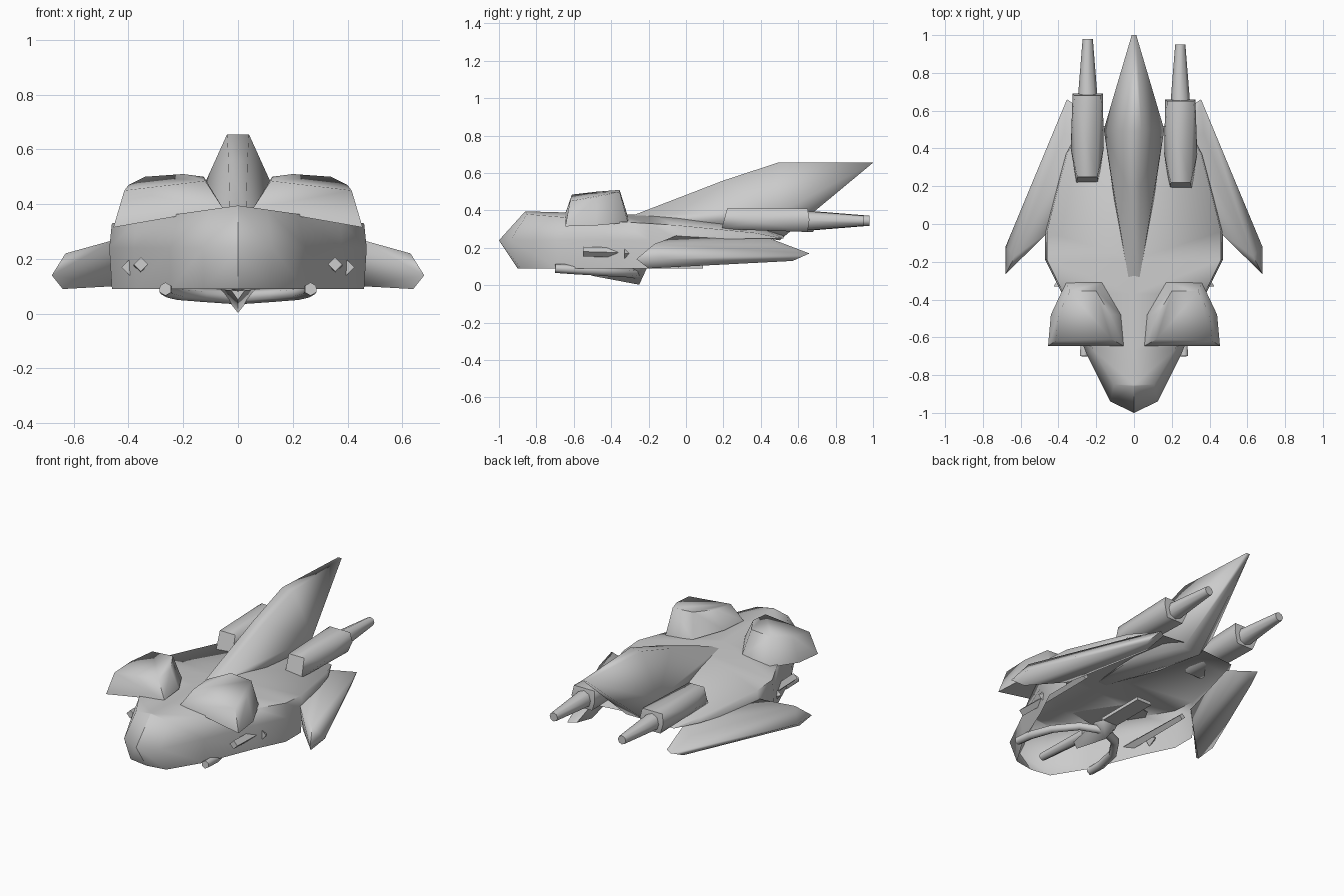
import bpy, bmesh
from mathutils import Vector

if "Cube" in bpy.data.objects:
    bpy.data.objects.remove(bpy.data.objects["Cube"])


def finish(name, bm, angle=0.75):
    bmesh.ops.recalc_face_normals(bm, faces=bm.faces)
    me = bpy.data.meshes.new(name)
    bm.to_mesh(me)
    bm.free()
    ob = bpy.data.objects.new(name, me)
    bpy.context.collection.objects.link(ob)
    bpy.ops.object.select_all(action='DESELECT')
    ob.select_set(True)
    bpy.context.view_layer.objects.active = ob
    bpy.ops.object.shade_smooth_by_angle(angle=angle)
    return ob


def solid(name, pts, side=1, dy=0, both=False):
    """Faceted solid wrapped around a few corner points."""
    bm = bmesh.new()
    for x, y, z in pts:
        bm.verts.new((x * side, y + dy, z))
        if both and x:
            bm.verts.new((-x * side, y + dy, z))
    r = bmesh.ops.convex_hull(bm, input=bm.verts[:])
    junk = [v for v in r["geom_interior"] if isinstance(v, bmesh.types.BMVert)]
    if junk:
        bmesh.ops.delete(bm, geom=junk, context='VERTS')
    return finish(name, bm, 1.25)


def tube(name, path, radii, side=1, sides=6):
    """Low-sided tube along a path with a radius per point."""
    bm = bmesh.new()
    pts = [Vector((p[0] * side, p[1], p[2])) for p in path]
    rings = []
    for i, p in enumerate(pts):
        d = pts[min(i + 1, len(pts) - 1)] - pts[max(i - 1, 0)]
        q = d.to_track_quat('Z', 'Y').to_matrix().to_4x4()
        q.translation = p
        r = bmesh.ops.create_circle(bm, segments=sides, radius=radii[i], matrix=q)
        rings.append(r["verts"])
    for a, b in zip(rings, rings[1:]):
        for k in range(sides):
            n = (k + 1) % sides
            bm.faces.new((a[k], a[n], b[n], b[k]))
    bm.faces.new(rings[0])
    bm.faces.new(rings[-1])
    return finish(name, bm, 1.1)


# Hull: shell open underneath; stations are (x, y, top edge z, centre z, bottom z)
stations = [(0, -1, .395, .395, .09), (.125, -.94, .38, .395, .09),
            (.25, -.69, .365, .39, .09), (.38, -.37, .34, .38, .09),
            (.47, -.19, .33, .375, .09), (.47, -.04, .32, .365, .09),
            (.36, .37, .28, .32, .23), (.28, .52, .25, .27, .23)]
bm = bmesh.new()
for s in (1, -1):
    rows = []
    for i, (x, y, zt, zc, zb) in enumerate(stations):
        ty = y + (.14, .09, .02)[i] if i < 3 else y
        by = y + (.10, .06, .01)[i] if i < 3 else y
        k = .85 if i < 3 else .98
        rows.append([bm.verts.new(c) for c in
                     ((0, ty, zc), (s * x * k, ty, zt),
                      (s * x, y, .24 if i < 6 else zb + .02),
                      (s * x * .98, by, zb))])
    for n, (a, b) in enumerate(zip(rows, rows[1:])):
        for j in range(3 if n < 5 else 2):      # side walls stop amidships
            bm.faces.new((a[j], a[j + 1], b[j + 1], b[j]))
bmesh.ops.delete(bm, geom=[v for v in bm.verts if not v.link_faces], context='VERTS')
bmesh.ops.remove_doubles(bm, verts=bm.verts, dist=.0005)
bmesh.ops.dissolve_degenerate(bm, dist=.0005, edges=bm.edges)
for e in bm.edges:      # crisp line down the nose
    if all(abs(v.co.x) < .001 and v.co.y < -.8 for v in e.verts):
        e.smooth = False
finish("hull", bm, 1.3)

# Tail fin
solid("tail_fin", [(.03, -.28, .375), (.035, .2, .56), (.04, .49, .655),
                   (.012, 1, .655), (.16, .5, .39), (.10, .1, .33),
                   (.06, .5, .24)], both=True)

# Front keel, belly strip and inner tube
solid("keel", [(.07, -.25, .09), (0, -.25, .003), (.025, -.5, .085),
               (0, -.5, .05), (.05, -.21, .09)], both=True)
solid("belly_strip", [(.05, -.22, .09), (.05, .09, .09),
                      (.05, -.22, .11), (.05, .09, .11)], both=True)
tube("nose_tube", [(0, -.8, .13), (0, -.42, .11)], [.025, .035])

for s, tag in ((1, "right"), (-1, "left")):
    # Raised front pods, sitting along the slope of the roof
    base = [(.055, -.645, .385), (.455, -.645, .315), (.44, -.48, .32),
            (.36, -.31, .335), (.17, -.31, .365), (.07, -.48, .385)]
    top = [(.12, -.61, .485), (.415, -.62, .45), (.40, -.48, .47),
           (.34, -.355, .50), (.20, -.355, .51), (.125, -.48, .50)]
    solid("pod_" + tag, base + top, s)

    # Swept side wings
    solid("wing_" + tag, [(.68, -.265, .14), (.68, -.12, .14), (.355, .66, .17),
                          (.31, .63, .17), (.63, -.17, .22), (.37, .48, .215),
                          (.64, -.20, .09), (.38, .57, .13), (.45, -.04, .27),
                          (.46, -.02, .10), (.30, .45, .25), (.31, .48, .14)], s)

    # Rear engine with tapering barrel
    dy = .03 if s < 0 else 0
    solid("engine_" + tag,
          [(.19, .19, .30), (.305, .19, .30), (.195, .22, .41), (.30, .22, .41),
           (.16, .37, .34), (.335, .37, .34), (.175, .65, .41), (.315, .65, .41),
           (.165, .66, .35), (.325, .66, .35), (.19, .65, .285), (.30, .65, .285)],
          s, dy)
    tube("barrel_" + tag, [(.245, .64 + dy, .345), (.245, .95 + dy, .345)],
         [.052, .027], s, 8)

    # Side guns and their small cones
    tube("side_gun_" + tag, [(.355, -.55, .18), (.355, -.37, .175), (.355, 0, .17)],
         [.026, .026, .02], s, 4)
    tube("side_cone_" + tag, [(.39, -.33, .17), (.39, -.28, .17)], [.035, .004], s, 4)

    # Curved claw under the belly
    tube("claw_" + tag, [(.265, -.70, .09), (.26, -.6, .085), (.22, -.45, .075),
                         (.13, -.32, .068), (0, -.255, .06)],
         [.024, .026, .025, .025, .026], s)
